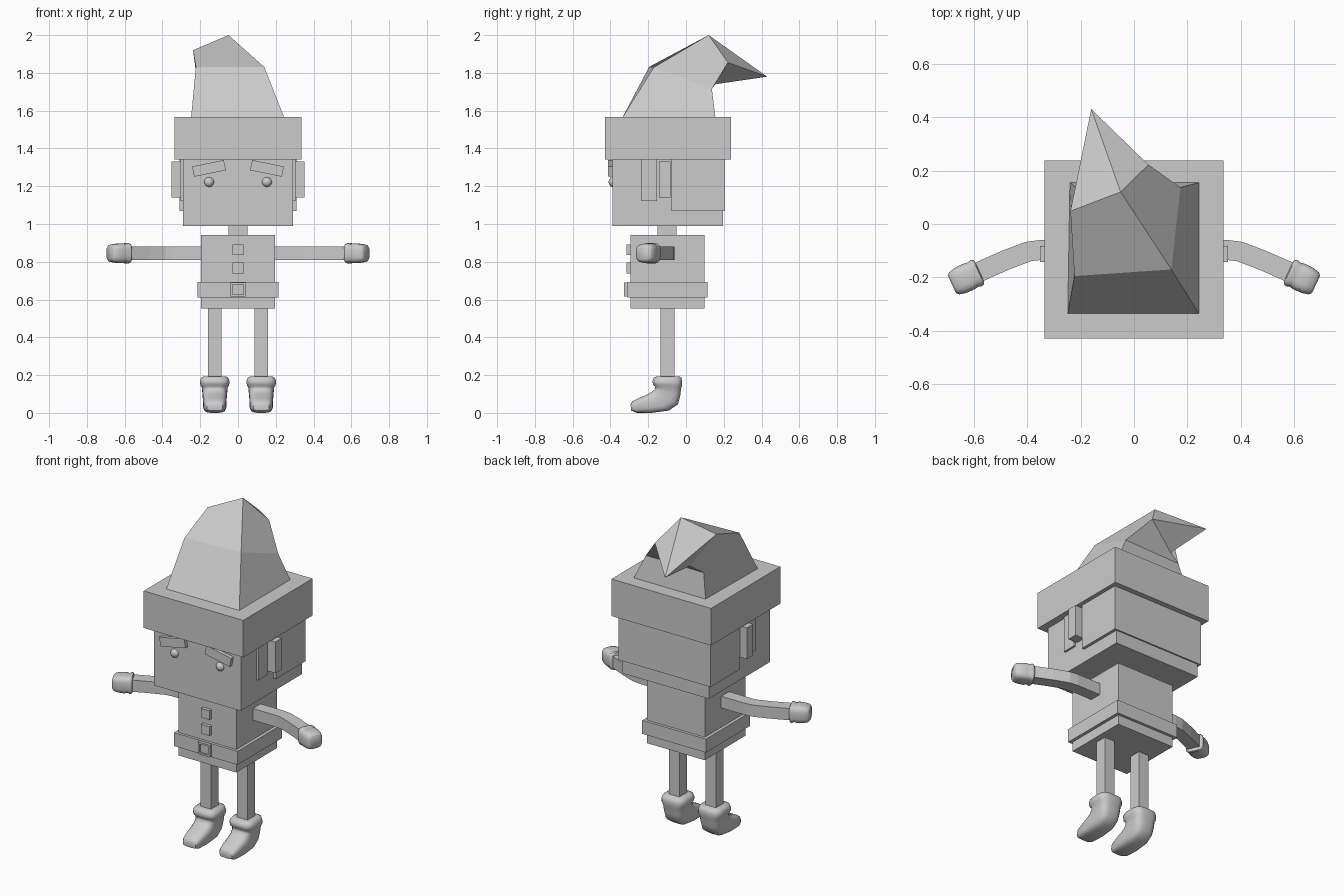
import bpy, bmesh, math
from mathutils import Vector

if "Cube" in bpy.data.objects:
    bpy.data.objects.remove(bpy.data.objects["Cube"])

grey = bpy.data.materials.new("plain_grey")
grey.diffuse_color = (0.6, 0.6, 0.6, 1)
grey.use_nodes = True
grey.node_tree.nodes["Principled BSDF"].inputs["Base Color"].default_value = grey.diffuse_color


def finish(name, bm, smooth=False):
    bmesh.ops.recalc_face_normals(bm, faces=bm.faces[:])
    me = bpy.data.meshes.new(name)
    bm.to_mesh(me)
    bm.free()
    me.materials.append(grey)
    ob = bpy.data.objects.new(name, me)
    bpy.context.collection.objects.link(ob)
    if smooth:
        bpy.ops.object.select_all(action='DESELECT')
        ob.select_set(True)
        bpy.context.view_layer.objects.active = ob
        bpy.ops.object.shade_smooth_by_angle(angle=math.radians(50))
    return ob


def box(name, x, y, z, tilt=0):
    """Box from (min, max) ranges, optionally turned about the y axis."""
    bm = bmesh.new()
    bmesh.ops.create_cube(bm, size=1)
    for v in bm.verts:
        v.co = Vector(a * (r[1] - r[0]) for a, r in zip(v.co, (x, y, z)))
    ob = finish(name, bm)
    ob.location = [sum(r) / 2 for r in (x, y, z)]
    ob.rotation_euler.y = tilt
    return ob


def loft(name, rings, smooth=False):
    """Skin a list of equally long point rings; a one-point ring is a tip."""
    bm = bmesh.new()
    vs = [[bm.verts.new(p) for p in r] for r in rings]
    for a, b in zip(vs, vs[1:]):
        n = len(a)
        for i in range(n):
            j = (i + 1) % n
            bm.faces.new((a[i], a[j], b[0]) if len(b) == 1 else (a[i], a[j], b[j], b[i]))
    bm.faces.new(vs[0])
    if len(vs[-1]) > 2:
        bm.faces.new(vs[-1])
    return finish(name, bm, smooth)


def oval(c, u, v, n=16, e=0.55):
    """Rounded-square ring round c with half axes u and v."""
    f = lambda t: math.copysign(abs(t) ** e, t)
    angles = [math.tau * (i + 0.5) / n for i in range(n)]
    return [c + u * f(math.cos(a)) + v * f(math.sin(a)) for a in angles]


def span(s, a, b):
    return tuple(sorted((s * a, s * b)))


# head, hair and hat brim
box("head", (-.292, .292), (-.39, .197), (.99, 1.45))
box("hair", (-.31, .31), (-.077, .206), (1.07, 1.40))
box("hat_brim", (-.335, .335), (-.428, .238), (1.342, 1.567))

# bent low-poly hat
loft("hat", [
    [(-.248, -.335, 1.567), (.243, -.335, 1.567), (.243, .155, 1.567), (-.24, .155, 1.567)],
    [(-.223, -.195, 1.832), (.14, -.17, 1.83), (.174, .137, 1.715), (-.21, .13, 1.71)],
    [(-.238, .048, 1.92), (-.05, .12, 2.0), (.054, .222, 1.855), (-.134, .155, 1.74)],
    [(-.16, .43, 1.78)]])

# neck, torso, belt and buckle
box("neck", (-.05, .05), (-.15, -.05), (.93, 1.0))
box("torso", (-.195, .195), (-.294, .098), (.553, .942))
box("belt", (-.214, .214), (-.31, .115), (.611, .693))
box("buckle_plate", (-.03, .03), (-.318, -.305), (.62, .685))
for s in (-1, 1):
    box("buckle_side", span(s, .028, .04), (-.328, -.305), (.616, .69))
for z in (.616, .679):
    box("buckle_bar", (-.028, .028), (-.328, -.305), (z, z + .011))
for z in (.864, .767):
    box("button", (-.028, .028), (-.315, -.29), (z - .028, z + .028))

# boot rings: top/front point, bottom/back point (y, z), half width
BOOT = [(-.155, .193, -.035, .193, .06), (-.172, .186, -.024, .186, .072),
        (-.178, .168, -.02, .168, .079), (-.176, .15, -.02, .146, .077),
        (-.165, .14, -.025, .13, .069), (-.165, .125, -.03, .09, .066),
        (-.185, .11, -.042, .045, .063), (-.21, .096, -.09, .012, .064),
        (-.25, .079, -.18, .0, .06), (-.283, .062, -.26, .0, .053),
        (-.294, .045, -.29, .012, .042)]

# mitten stations: distance, half width, half height
MITTEN = [(0, .042, .042), (.004, .05, .052), (.015, .054, .055), (.027, .05, .048),
          (.045, .053, .053), (.08, .052, .05), (.105, .046, .045), (.114, .036, .034)]

# arm centre line: x, y, half width in y
ARM = [(.18, -.0975), (.35, -.0975), (.395, -.103), (.48, -.135), (.60, -.188)]

for s, side in ((-1, "left"), (1, "right")):
    # face details
    box(side + "_ear", span(s, .28, .352), (-.143, -.082), (1.141, 1.331))
    box(side + "_sideburn", span(s, .28, .304), (-.238, -.153), (1.122, 1.36))
    box(side + "_eyebrow", span(s, .068, .239), (-.412, -.38), (1.267, 1.322),
        s * math.radians(11.5))
    bm = bmesh.new()
    bmesh.ops.create_icosphere(bm, subdivisions=2, radius=.028)
    finish(side + "_eye", bm, True).location = (s * .153, -.383, 1.222)

    # arm
    rings = []
    for i, (x, y) in enumerate(ARM):
        p, q = ARM[max(i - 1, 0)], ARM[min(i + 1, len(ARM) - 1)]
        d = Vector((q[0] - p[0], q[1] - p[1], 0)).normalized()
        w = Vector((-d.y * s, d.x, 0)) * .0375
        c = Vector((s * x, y, .846))
        h = Vector((0, 0, .0355))
        rings.append([c + w + h, c - w + h, c - w - h, c + w - h])
    loft(side + "_arm", rings)

    # mitten
    a = math.radians(-25)
    d = Vector((s * math.cos(a), math.sin(a), 0))
    w = Vector((-s * math.sin(a), math.cos(a), 0))
    loft(side + "_mitten", [oval(Vector((s * .578, -.178, .845)) + d * t, w * hw,
                                 Vector((0, 0, hv))) for t, hw, hv in MITTEN], True)

    # leg and boot
    box(side + "_leg", span(s, .088, .158), (-.134, -.062), (.14, .57))
    rings = []
    for y0, z0, y1, z1, hw in BOOT:
        p, q = Vector((s * .123, y0, z0)), Vector((s * .123, y1, z1))
        rings.append(oval((p + q) / 2, Vector((hw, 0, 0)), (q - p) / 2))
    loft(side + "_boot", rings, True)
